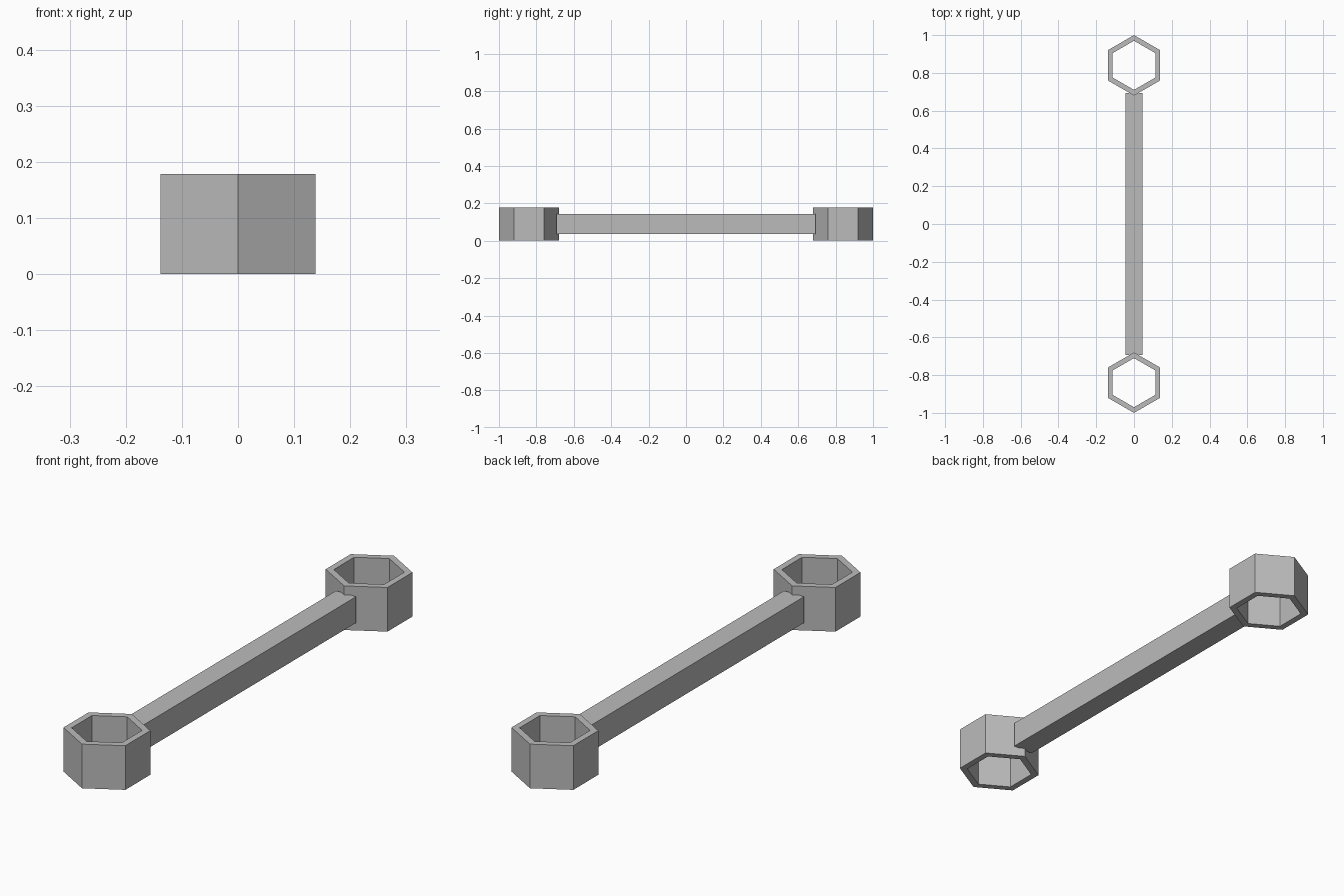
import bpy
import bmesh
from math import pi, sin, cos

cube = bpy.data.objects.get("Cube")
if cube:
    bpy.data.objects.remove(cube, do_unlink=True)

HEIGHT = 0.179
OUTER, INNER = 0.16, 0.13
CENTRE_Y = 1 - OUTER

steel = bpy.data.materials.new("grey_steel")
steel.use_nodes = True
GREY = (0.5, 0.5, 0.5, 1)
steel.diffuse_color = GREY
steel.node_tree.nodes["Principled BSDF"].inputs["Base Color"].default_value = GREY


def finish(name, bm):
    bmesh.ops.recalc_face_normals(bm, faces=bm.faces)
    mesh = bpy.data.meshes.new(name)
    bm.to_mesh(mesh)
    bm.free()
    mesh.materials.append(steel)
    obj = bpy.data.objects.new(name, mesh)
    bpy.context.collection.objects.link(obj)
    return obj


def hex_loop(bm, radius, z):
    angles = [pi / 2 + i * pi / 3 for i in range(6)]
    return [bm.verts.new((radius * cos(a), radius * sin(a), z)) for a in angles]


def hex_socket(name, y):
    """Open hexagonal ring with a corner pointing along the handle."""
    bm = bmesh.new()
    loops = [hex_loop(bm, r, z) for r, z in
             ((OUTER, 0), (OUTER, HEIGHT), (INNER, HEIGHT), (INNER, 0))]
    for k in range(4):
        a, b = loops[k], loops[(k + 1) % 4]
        for i in range(6):
            j = (i + 1) % 6
            bm.faces.new((a[i], a[j], b[j], b[i]))
    finish(name, bm).location.y = y


# Sockets at both ends
hex_socket("front_socket", -CENTRE_Y)
hex_socket("back_socket", CENTRE_Y)

# Straight bar whose ends just enter the socket corners
bm = bmesh.new()
bmesh.ops.create_cube(bm, size=1)
bmesh.ops.scale(bm, vec=(0.09, 1.385, 0.106), verts=bm.verts)
finish("handle_bar", bm).location.z = HEIGHT / 2
